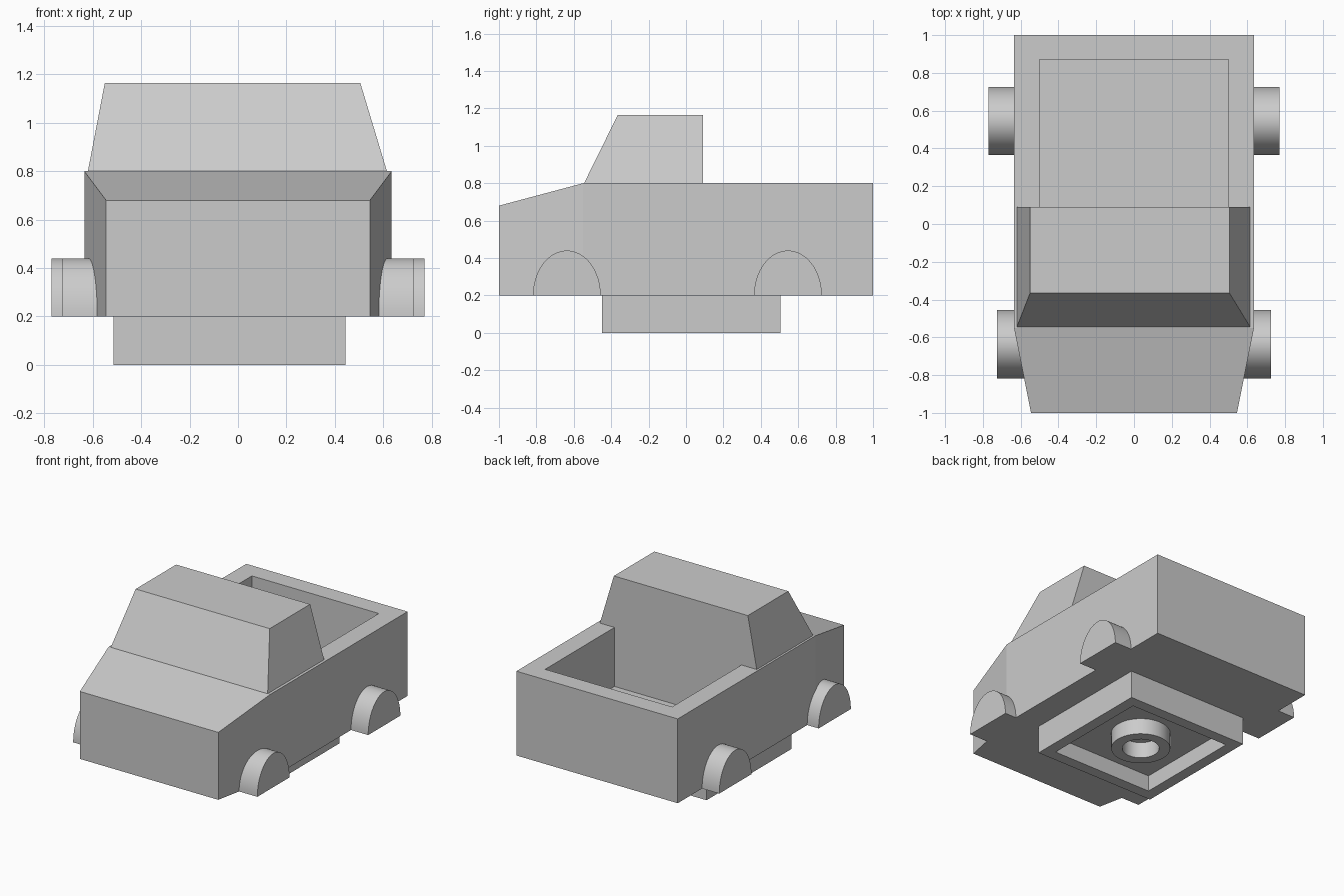
import bpy
import math

if "Cube" in bpy.data.objects:
    bpy.data.objects.remove(bpy.data.objects["Cube"], do_unlink=True)

grey = bpy.data.materials.new("plain grey")
grey.use_nodes = True
grey.diffuse_color = (0.6, 0.6, 0.6, 1)
grey.node_tree.nodes["Principled BSDF"].inputs["Base Color"].default_value = (0.6, 0.6, 0.6, 1)


def loft(name, sections):
    """Join matching closed sections into a capped solid."""
    n = len(sections[0])
    verts = [p for section in sections for p in section]
    faces = [tuple(range(n))[::-1], tuple(range(len(verts) - n, len(verts)))]
    for s in range(len(sections) - 1):
        for i in range(n):
            j = (i + 1) % n
            faces.append((s * n + i, s * n + j, s * n + n + j, s * n + n + i))
    mesh = bpy.data.meshes.new(name)
    mesh.from_pydata(verts, [], faces)
    mesh.materials.append(grey)
    obj = bpy.data.objects.new(name, mesh)
    bpy.context.collection.objects.link(obj)
    # Consistent outward normals
    activate(obj)
    bpy.ops.object.mode_set(mode='EDIT')
    bpy.ops.mesh.select_all(action='SELECT')
    bpy.ops.mesh.normals_make_consistent(inside=False)
    bpy.ops.object.mode_set(mode='OBJECT')
    return obj


def activate(obj):
    bpy.ops.object.select_all(action='DESELECT')
    obj.select_set(True)
    bpy.context.view_layer.objects.active = obj


def rect(x0, x1, y0, y1, z):
    return [(x0, y0, z), (x1, y0, z), (x1, y1, z), (x0, y1, z)]


def box(name, x0, x1, y0, y1, z0, z1):
    return loft(name, [rect(x0, x1, y0, y1, z0), rect(x0, x1, y0, y1, z1)])


def cylinder(name, x, y, radius, z0, z1, sides=48):
    turns = [2 * math.pi * i / sides for i in range(sides)]
    return loft(name, [[(x + radius * math.cos(a), y + radius * math.sin(a), z)
                        for a in turns] for z in (z0, z1)])


def cut(obj, cutter):
    activate(obj)
    mod = obj.modifiers.new("cut", 'BOOLEAN')
    mod.operation = 'DIFFERENCE'
    mod.solver = 'EXACT'
    mod.object = cutter
    bpy.ops.object.modifier_apply(modifier=mod.name)
    bpy.data.objects.remove(cutter, do_unlink=True)


def smooth(obj):
    activate(obj)
    bpy.ops.object.shade_smooth_by_angle(angle=math.radians(35))


# Body with tapered nose, sloping hood and open cargo bed
body = loft("body", [[(-w, y, 0.2), (w, y, 0.2), (w, y, top), (-w, y, top)]
                     for y, w, top in ((-1, 0.545, 0.68), (-0.55, 0.635, 0.8), (1, 0.635, 0.8))])
cut(body, box("bed_cutter", -0.5, 0.5, 0.09, 0.87, 0.38, 1))

# Cab with raked windscreen, leaning sides and upright back
loft("cab", [rect(-0.62, 0.615, -0.545, 0.09, 0.8),
             rect(-0.55, 0.505, -0.365, 0.09, 1.165)])

# Half-round wheels, flat underneath
arc = [math.pi * i / 32 for i in range(33)]
for end, y, inner, outer in (("front", -0.637, 0.56, 0.725), ("rear", 0.545, 0.6, 0.77)):
    for side, s in (("left", 1), ("right", -1)):
        wheel = loft(f"{end}_{side}_wheel",
                     [[(s * x, y + 0.181 * math.cos(a), 0.2 + 0.24 * math.sin(a)) for a in arc]
                      for x in (inner, outer)])
        smooth(wheel)

# Hollow mounting base with a ring-shaped socket underneath
base = box("mounting_base", -0.515, 0.445, -0.45, 0.505, 0, 0.2)
cut(base, box("base_cutter", -0.435, 0.365, -0.37, 0.425, -0.1, 0.115))
ring = cylinder("socket_ring", -0.035, 0.0275, 0.195, 0, 0.115)
cut(ring, cylinder("ring_cutter", -0.035, 0.0275, 0.122, -0.1, 0.3))
smooth(ring)
